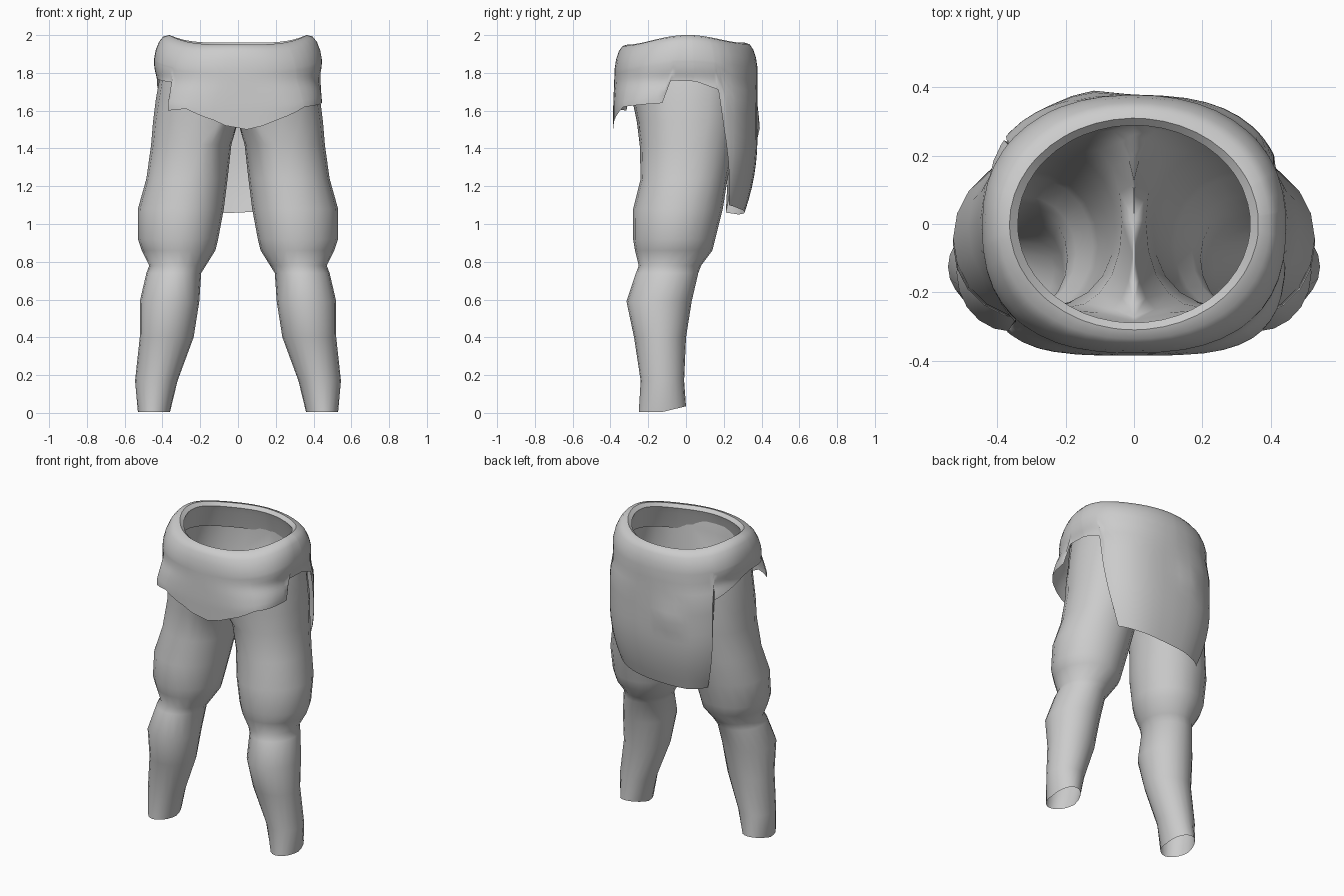
import bpy, bmesh
from math import sin, cos, pi, radians, exp, copysign

old = bpy.data.objects.get("Cube")
if old:
    bpy.data.objects.remove(old)

cloth = bpy.data.materials.new("grey_cloth")
cloth.use_nodes = True
colour = (0.6, 0.6, 0.6, 1)
cloth.diffuse_color = colour
cloth.node_tree.nodes["Principled BSDF"].inputs["Base Color"].default_value = colour


def power(value, exponent):
    return copysign(abs(value) ** exponent, value)


def loft(name, rings, skip=None, mirror=False):
    """Join closed rings of points into a smooth open tube."""
    bm = bmesh.new()
    rows = [[bm.verts.new(p) for p in ring] for ring in rings]
    n = len(rows[0])
    for low, high in zip(rows, rows[1:]):
        for i in range(n):
            quad = [low[i], low[(i + 1) % n], high[(i + 1) % n], high[i]]
            if not (skip and skip(quad)):
                bm.faces.new(quad)
    bmesh.ops.recalc_face_normals(bm, faces=bm.faces)
    mesh = bpy.data.meshes.new(name)
    bm.to_mesh(mesh)
    bm.free()
    mesh.materials.append(cloth)
    obj = bpy.data.objects.new(name, mesh)
    bpy.context.collection.objects.link(obj)
    if mirror:
        mod = obj.modifiers.new("other_side", 'MIRROR')
        mod.merge_threshold = 0.0005
    bpy.ops.object.select_all(action='DESELECT')
    obj.select_set(True)
    bpy.context.view_layer.objects.active = obj
    bpy.ops.object.shade_smooth_by_angle(angle=radians(50))
    return obj


# Trouser leg sections: height, inner x, widest x, outer x, front y, back y
SECTIONS = [
    (0.005, 0.36, 0.45, 0.53, -0.25, 0.0),
    (0.17, 0.32, 0.43, 0.545, -0.24, -0.01),
    (0.40, 0.235, 0.38, 0.52, -0.275, 0.0),
    (0.59, 0.205, 0.36, 0.52, -0.315, 0.03),
    (0.74, 0.195, 0.34, 0.485, -0.265, 0.065),
    (0.78, 0.17, 0.32, 0.47, -0.25, 0.08),
    (0.86, 0.12, 0.31, 0.51, -0.27, 0.14),
    (0.92, 0.105, 0.31, 0.53, -0.28, 0.155),
    (1.08, 0.075, 0.29, 0.53, -0.28, 0.195),
    (1.24, 0.055, 0.26, 0.485, -0.24, 0.22),
    (1.42, 0.035, 0.2, 0.46, -0.245, 0.26),
    (1.54, 0.0, 0.1, 0.45, -0.26, 0.285),
    (1.66, 0.0, 0.0, 0.435, -0.285, 0.31),
    (1.80, 0.0, 0.0, 0.41, -0.30, 0.325),
    (1.86, 0.0, 0.0, 0.39, -0.31, 0.325),
]


def leg_ring(z, inner, mid, outer, front, back, n=20):
    ring = []
    box = 0.82 if z > 1.5 else 0.92 if z > 1.2 else 1
    for i in range(n):
        a = -pi / 2 + 2 * pi * i / n
        c, s = power(cos(a), box), power(sin(a), box)
        x = mid + c * ((outer - mid) if c > 0 else (mid - inner))
        y = (front + back) / 2 + s * (back - front) / 2
        hem = 0.03 * max(0, s) if z < 0.1 else 0
        ring.append((x if x > 1e-6 else 0, y, z + hem))
    return ring


loft("trouser_legs", [leg_ring(*s) for s in SECTIONS], mirror=True,
     skip=lambda quad: all(v.co.x < 1e-5 for v in quad))

# Lower edge of the waist wrap: angle from the left side, height
HEM = [(-6, 1.76), (5, 1.755), (22, 1.71), (26, 1.50), (31, 1.33), (39, 1.10),
       (60, 1.08), (90, 1.06), (120, 1.05), (143, 1.06), (145, 1.67),
       (185, 1.77), (223, 1.75), (225, 1.60), (246, 1.61), (264, 1.55),
       (271, 1.50), (284, 1.55), (310, 1.62), (352, 1.64), (354, 1.76)]


def hem_height(t):
    for (a, za), (b, zb) in zip(HEM, HEM[1:]):
        if a <= t <= b:
            return za + (zb - za) * (t - a) / (b - a)


def wrap_point(t, scale, z, box):
    """Point on the wrap; box squares the outline, mostly at the front."""
    c, s = cos(radians(t)), sin(radians(t))
    e = 1 - box * (0.24 if s > 0 else 0.44)
    if s > 0:
        # the back flap draws inward towards its hem
        scale *= 1 - 0.18 * min(1, max(0, (1.45 - z) / 0.39)) ** 2
    x = 0.445 * scale * power(c, e)
    y = 0.378 * scale * power(s, e)
    if s > 0:
        # small pucker near the middle of the back
        y += 0.02 * exp(-((x + 0.13) / 0.08) ** 2 - ((z - 1.53) / 0.06) ** 2)
    return (x, y, z)


def rim_height(t):
    return 1.95 + 0.05 * cos(radians(t)) ** 4 + 0.01 * max(0, sin(radians(t)))


angles = sorted({a for a, _ in HEM[:-1]} | set(range(-4, 352, 8)))

# Rolled waistband (scale, drop, squareness), then cloth hanging to the hem
ROLL = [(0.87, -0.17, 0), (0.80, -0.06, 0), (0.765, -0.02, 0), (0.82, 0, 0),
        (0.89, -0.008, 0.15), (0.94, -0.035, 0.25), (0.98, -0.08, 0.35),
        (1.0, -0.13, 0.45)]
rings = [[wrap_point(t, s, rim_height(t) + dz, box) for t in angles]
         for s, dz, box in ROLL]
STEPS = 12
for k in range(1, STEPS + 1):
    ring = []
    for t in angles:
        top = rim_height(t) - 0.13
        z = top + (hem_height(t) - top) * k / STEPS
        drop = min(1, (top - z) / 0.2)
        pinch = 0.035 * exp(-((z - 1.76) / 0.05) ** 2) * abs(cos(radians(t)))
        flare = 0.02 * max(0, -sin(radians(t))) * drop
        ring.append(wrap_point(t, 1 - pinch + flare, z, 0.45 + 0.55 * drop))
    rings.append(ring)
loft("waist_wrap", rings)
